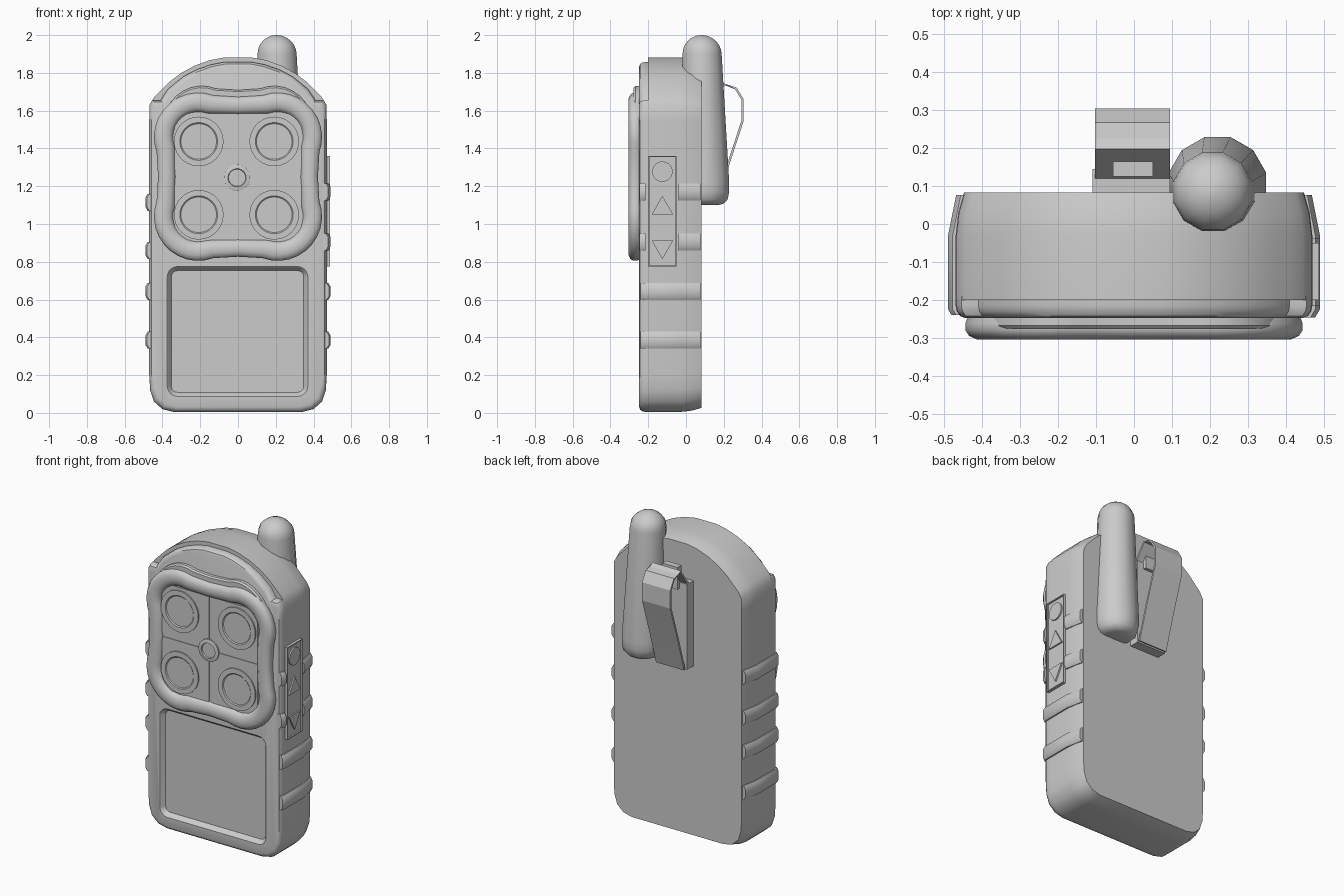
import bpy, bmesh
from math import sin, cos, pi, radians
from mathutils import Vector

if "Cube" in bpy.data.objects:
    bpy.data.objects.remove(bpy.data.objects["Cube"])

grey = bpy.data.materials.new("plain grey")
grey.use_nodes = True
GREY = (0.6, 0.6, 0.6, 1)
grey.diffuse_color = GREY
grey.node_tree.nodes["Principled BSDF"].inputs["Base Color"].default_value = GREY


def finish(name, bm, angle=35):
    bmesh.ops.recalc_face_normals(bm, faces=bm.faces)
    mesh = bpy.data.meshes.new(name)
    bm.to_mesh(mesh)
    bm.free()
    mesh.materials.append(grey)
    ob = bpy.data.objects.new(name, mesh)
    bpy.context.collection.objects.link(ob)
    smooth(ob, angle)
    return ob


def smooth(ob, angle=35):
    bpy.ops.object.select_all(action='DESELECT')
    ob.select_set(True)
    bpy.context.view_layer.objects.active = ob
    bpy.ops.object.shade_smooth_by_angle(angle=radians(angle))


def loft(name, loops, start=True, end=True, angle=35):
    """Skin a row of closed loops, with optional end caps."""
    bm = bmesh.new()
    rows = [[bm.verts.new(p) for p in loop] for loop in loops]
    n = len(rows[0])
    for a, b in zip(rows, rows[1:]):
        for i in range(n):
            j = (i + 1) % n
            bm.faces.new((a[i], a[j], b[j], b[i]))
    if start:
        bm.faces.new(rows[0])
    if end:
        bm.faces.new(rows[-1])
    return finish(name, bm, angle)


def box(name, x0, x1, y0, y1, z0, z1):
    square = [(x0, z0), (x1, z0), (x1, z1), (x0, z1)]
    return loft(name, [[(x, y, z) for x, z in square] for y in (y0, y1)])


def disc(cx, cz, r, y, n=40):
    return [(cx + r * cos(2 * pi * i / n), y, cz + r * sin(2 * pi * i / n)) for i in range(n)]


def rounded_rect(x0, x1, z0, z1, r, y, steps=6):
    pts = []
    for q, (cx, cz) in enumerate([(x1 - r, z1 - r), (x0 + r, z1 - r), (x0 + r, z0 + r), (x1 - r, z0 + r)]):
        for i in range(steps + 1):
            a = (q + i / steps) * pi / 2
            pts.append((cx + r * cos(a), y, cz + r * sin(a)))
    return pts


# Body outlines: right half from the bottom up, mirrored
W, H = 0.47, 0.94
base = [(0.34, 0.005), (0.40, 0.02), (0.445, 0.06), (0.465, 0.12), (W, 0.2)]
arch = [(W, 1.55), (0.468, 1.63), (0.445, 1.67), (0.41, 1.705), (0.36, 1.755), (0.3, 1.80),
        (0.23, 1.838), (0.15, 1.867), (0.07, 1.882)]
step = [(W, 1.55), (0.468, 1.63), (0.455, 1.655), (0.41, 1.655), (0.37, 1.715), (0.29, 1.78),
        (0.22, 1.817), (0.14, 1.845), (0.07, 1.858)]


def outline(half, y, inset):
    ring = half + [(-x, z) for x, z in reversed(half)]
    return [(x * (1 - inset / W), y, H + (z - H) * (1 - inset / H)) for x, z in ring]


loft("body_shell", [outline(base + arch, y, i) for y, i in
                    [(-0.2, 0.0), (-0.03, 0.0), (0.03, 0.007), (0.083, 0.022)]])
front = loft("body_front", [outline(base + step, y, i) for y, i in
                            [(-0.248, 0.026), (-0.243, 0.012), (-0.23, 0.003), (-0.215, 0.0), (-0.19, 0.0)]])

# Sunken screen with a sloped, rounded rim
cutter = loft("screen_cutter", [rounded_rect(-0.365 - g, 0.36 + g, 0.097 - g, 0.765 + g, 0.045 + g, y)
                                for g, y in [(0.012, -0.27), (0.012, -0.25), (0.004, -0.243),
                                             (0.0, -0.236), (-0.012, -0.22)]])
cut = front.modifiers.new("screen", 'BOOLEAN')
cut.object = cutter
cut.solver = 'EXACT'
bpy.context.view_layer.objects.active = front
bpy.ops.object.modifier_apply(modifier="screen")
bpy.data.objects.remove(cutter)
smooth(front)


# Four-lobed keypad frame
def lobed(r, y, cz=1.25, sx=1.0):
    c, pts = 0.21, []
    for q in range(4):
        turn = q * pi / 2
        local = [(c + r - 0.022 * r / 0.235, 0)]
        for i in range(12):
            a = radians(-20 + 130 * i / 11)
            local.append((c + r * cos(a), c + r * sin(a)))
        for u, v in local:
            pts.append((sx * (u * cos(turn) - v * sin(turn)), y, cz + u * sin(turn) + v * cos(turn)))
    return pts


loft("keypad_frame", [lobed(r, y) for r, y in
                      [(0.225, -0.235), (0.235, -0.262), (0.235, -0.28), (0.225, -0.295), (0.205, -0.304),
                       (0.18, -0.305), (0.155, -0.30), (0.14, -0.288), (0.132, -0.272), (0.13, -0.24)]],
     False, False, 50)
loft("keypad_backing", [lobed(r, y, 1.286, 0.91) for r, y in
                        [(0.235, -0.235), (0.235, -0.268), (0.226, -0.277)]])

# Keypad pads, split by a cross-shaped groove, with round dished buttons
for sx in (-1, 1):
    for sz in (-1, 1):
        xs = sorted((sx * 0.006, sx * 0.335))
        zs = sorted((1.25 + sz * 0.006, 1.25 + sz * 0.335))
        box("keypad_pad", xs[0], xs[1], -0.281, -0.24, zs[0], zs[1])
        cx, cz = -0.008 + sx * 0.2, 1.243 + sz * 0.194
        loft("round_button", [disc(cx, cz, r, y) for r, y in
                              [(0.131, -0.25), (0.131, -0.289), (0.1, -0.289), (0.094, -0.284)]])
loft("centre_button", [disc(-0.005, 1.245, r, y) for r, y in
                       [(0.07, -0.25), (0.07, -0.289), (0.048, -0.293), (0.045, -0.285)]])


# Side grip ridges following the tapered flank
def ridge(side, z, y0, y1):
    bump = [(-0.03, -0.045), (0.008, -0.045), (0.02, -0.025), (0.02, 0.025), (0.008, 0.045), (-0.03, 0.045)]
    loops = []
    for y in [y0] + [v for v in (-0.225, -0.03) if y0 < v < y1] + [y1]:
        lower = max(0, -0.225 - y) * 0.6 + max(0, y + 0.03) * 0.2
        loops.append([(side * (W + d - lower), y, z + h) for d, h in bump])
    loft("grip_ridge", loops)


for z in (1.115, 0.86, 0.643, 0.385):
    ridge(-1, z, -0.24, 0.076)
for z in (0.643, 0.385):
    ridge(1, z, -0.24, 0.076)
for z in (1.17, 0.905):
    ridge(1, z, -0.247, -0.215)
    ridge(1, z, -0.04, 0.076)

# Side control panel: plate, raised frame and three symbols
PY, X0, X1 = -0.125, 0.46, 0.487
box("side_panel", X0, 0.478, -0.2, -0.05, 0.775, 1.36)
for y in (-0.2, -0.056):
    box("side_panel_frame", X0, X1, y, y + 0.006, 0.775, 1.36)
for z in (0.775, 1.354):
    box("side_panel_frame", X0, X1, -0.2, -0.05, z, z + 0.006)


def symbol(name, n, r, z, start):
    shape = [(PY + r * cos(start + 2 * pi * i / n), z + r * sin(start + 2 * pi * i / n)) for i in range(n)]
    loft(name, [[(x, y, h) for y, h in shape] for x in (X0, X1)])


symbol("round_side_button", 28, 0.054, 1.277, 0)
symbol("up_button", 3, 0.066, 1.083, pi / 2)
symbol("down_button", 3, 0.066, 0.88, -pi / 2)

# Leaning, tapered antenna with a domed tip
profile = [(1.1, 0.07), (1.108, 0.1), (1.13, 0.122), (1.17, 0.132), (1.22, 0.133), (1.9, 0.107)]
profile += [(1.9 + 0.1 * sin(a), 0.107 * cos(a)) for a in (pi * k / 12 for k in range(1, 6))] + [(2.0, 0.008)]
loops = []
for z, r in profile:
    t = (2.0 - z) / 0.9
    loops.append([(0.205 + 0.017 * t + r * cos(a), 0.083 + 0.02 * t + r * sin(a), z)
                  for a in (2 * pi * (i + 0.5) / 12 for i in range(12))])
loft("antenna", loops, angle=40)

# Belt clip: mounting plate, release tab and bent spring strip
box("clip_mount", -0.11, 0.095, 0.07, 0.145, 1.1, 1.64)
box("clip_tab", -0.055, 0.05, 0.125, 0.165, 1.6, 1.74)
path = [Vector(p) for p in [(0.13, 1.63), (0.205, 1.735), (0.268, 1.722), (0.305, 1.66), (0.305, 1.545),
                            (0.225, 1.3), (0.165, 1.1)]]
loops = []
for i, p in enumerate(path):
    d = (path[min(i + 1, len(path) - 1)] - path[max(i - 1, 0)]).normalized()
    q = p + Vector((d.y, -d.x)) * 0.012 if i else p + Vector((0.012, -0.008))
    q = p - (q - p) if q.x > p.x else q
    loops.append([(-0.103, p.x, p.y), (0.095, p.x, p.y), (0.095, q.x, q.y), (-0.103, q.x, q.y)])
loft("clip_strip", loops, angle=15)
